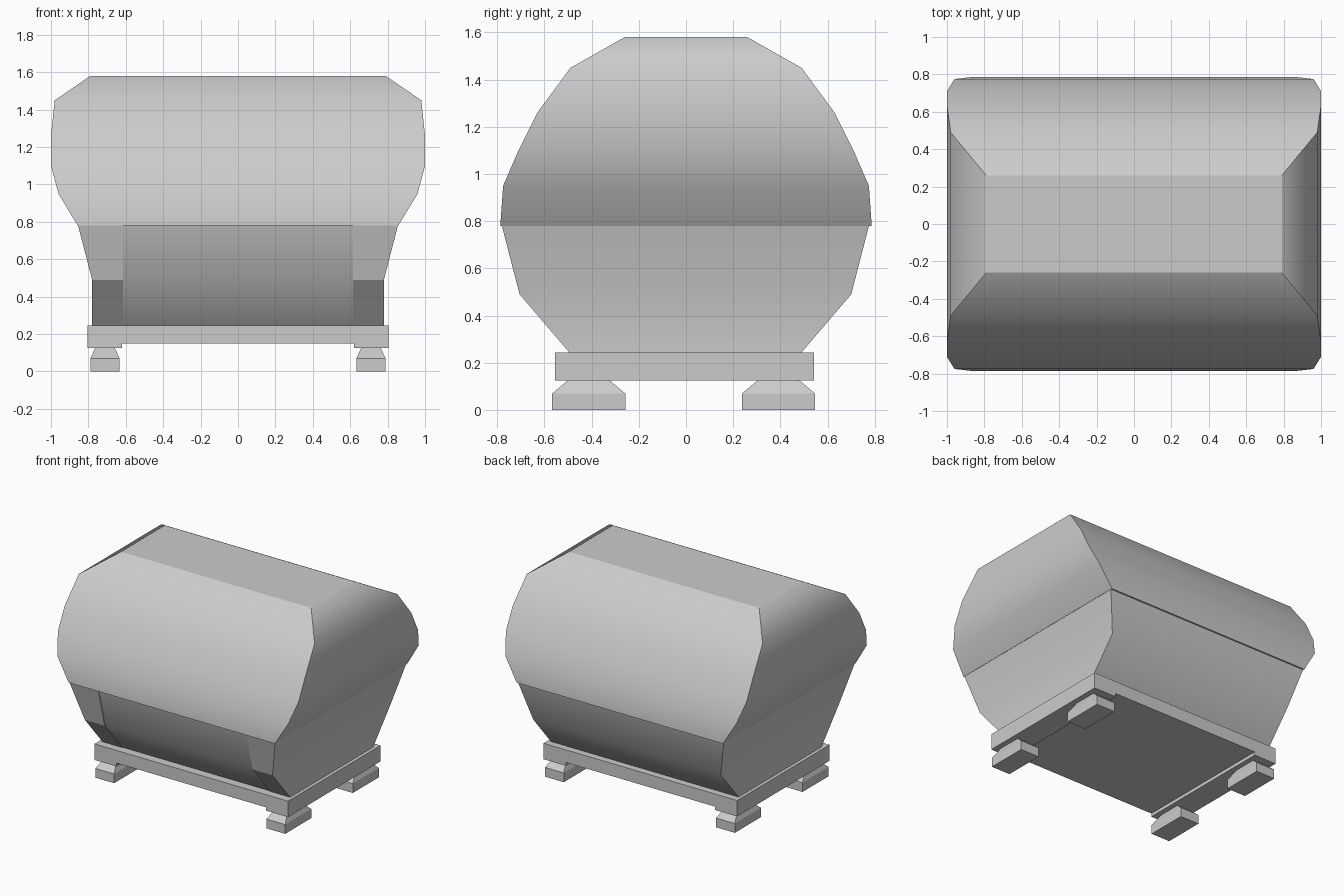
import bpy, bmesh

if "Cube" in bpy.data.objects:
    bpy.data.objects.remove(bpy.data.objects["Cube"])


def finish(name, bm, smooth=False):
    bmesh.ops.recalc_face_normals(bm, faces=bm.faces[:])
    mesh = bpy.data.meshes.new(name)
    bm.to_mesh(mesh)
    bm.free()
    obj = bpy.data.objects.new(name, mesh)
    bpy.context.collection.objects.link(obj)
    return obj


def loft(name, rings, smooth=False):
    """Stack rectangles (x0, x1, y0, y1, z) into a closed solid."""
    bm = bmesh.new()
    loops = [[bm.verts.new((x, y, z)) for x, y in
              ((x0, y0), (x1, y0), (x1, y1), (x0, y1))]
             for x0, x1, y0, y1, z in rings]
    caps = [bm.faces.new(loops[0]), bm.faces.new(loops[-1])]
    for a, b in zip(loops, loops[1:]):
        for i in range(4):
            j = (i + 1) % 4
            bm.faces.new((a[i], a[j], b[j], b[i])).smooth = smooth
    # corner edges and cap borders stay crisp
    for a, b in zip(loops, loops[1:]):
        for i in range(4):
            bm.edges.get((a[i], b[i])).smooth = False
    for cap in caps:
        for e in cap.edges:
            e.smooth = False
    return finish(name, bm)


def centred(profile):
    return [(-x, x, -y, y, z) for x, y, z in profile]


# Chest body and domed lid: (half width, half depth, height)
body = [(0.78, 0.49, 0.245), (0.78, 0.70, 0.49), (0.855, 0.775, 0.78)]
lid = [(0.857, 0.787, 0.78), (0.96, 0.775, 0.95), (1.0, 0.71, 1.10),
       (1.0, 0.63, 1.26), (0.98, 0.49, 1.45), (0.79, 0.26, 1.58)]
loft("chest_body", centred(body), smooth=True)
loft("chest_lid", centred(lid), smooth=True)

# Thin flat plates on the front corners of the body
for side, label in ((-1, "left"), (1, "right")):
    rings = []
    for x, y, z in body:
        x0, x1 = sorted((side * 0.615, side * x))
        rings.append((x0, x1, -y - 0.005, -y + 0.02, z))
    loft("front_corner_plate_" + label, rings)

# Base frame: stepped profile extruded front to back
half = [(0.805, 0.245), (0.805, 0.125), (0.62, 0.125), (0.62, 0.15)]
outline = half + [(-x, z) for x, z in reversed(half)]
bm = bmesh.new()
face = bm.faces.new([bm.verts.new((x, -0.555, z)) for x, z in outline])
out = bmesh.ops.extrude_face_region(bm, geom=[face], use_keep_orig=True)
bmesh.ops.translate(bm, vec=(0, 1.097, 0),
                    verts=[g for g in out["geom"] if isinstance(g, bmesh.types.BMVert)])
finish("base_frame", bm)

# Four feet with tapered tops
for sx, lx in ((-1, "left"), (1, "right")):
    for cy, ly in ((-0.412, "front"), (0.392, "back")):
        cx = sx * 0.711
        loft(f"foot_{ly}_{lx}",
             [(cx - w, cx + w, cy - d, cy + d, z) for w, d, z in
              ((0.078, 0.155, 0), (0.078, 0.155, 0.07), (0.053, 0.09, 0.125))])
